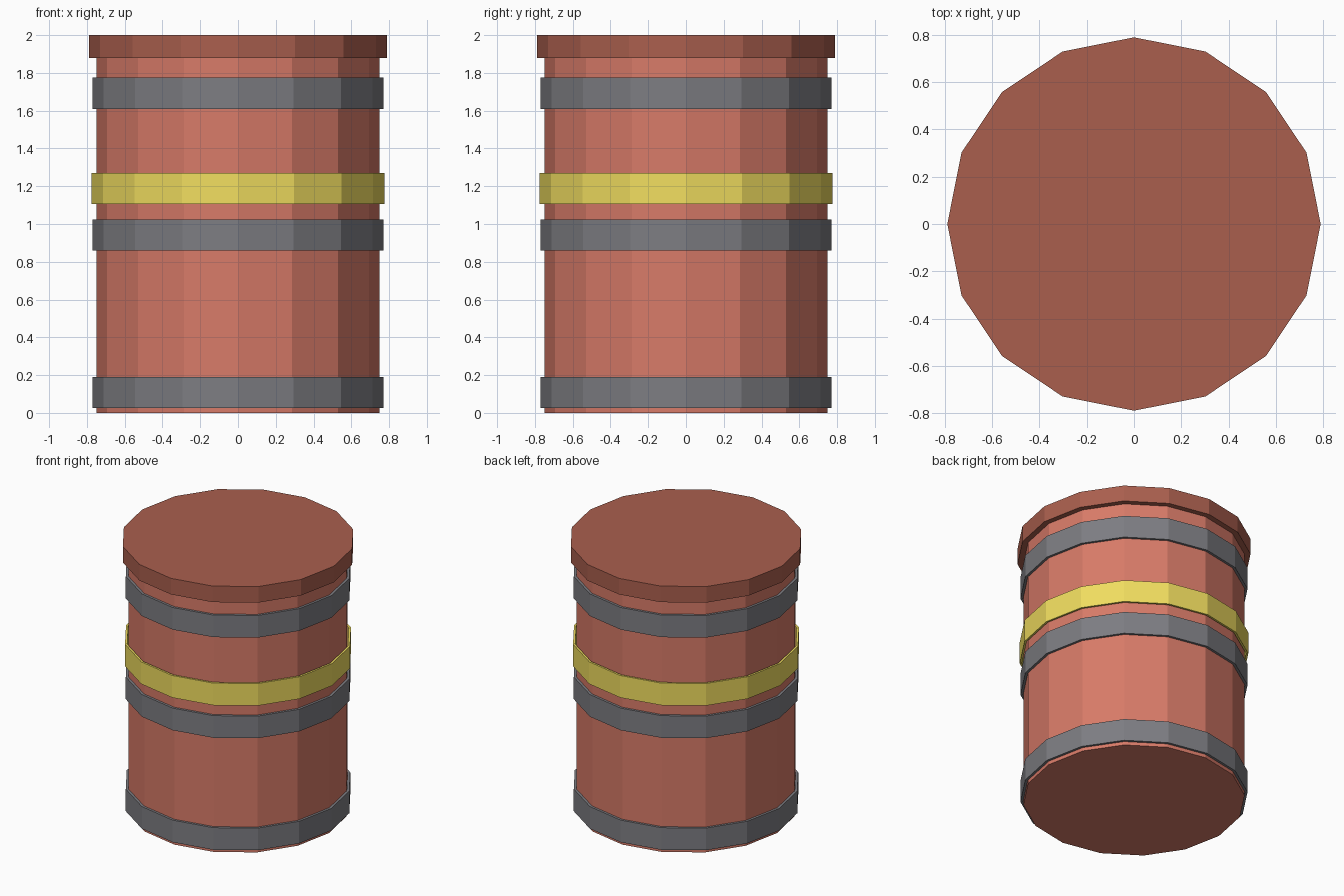
import bpy, bmesh
from math import cos, sin, tau

if "Cube" in bpy.data.objects:
    bpy.data.objects.remove(bpy.data.objects["Cube"])

SIDES = 16


def material(name, rgb):
    m = bpy.data.materials.new(name)
    m.diffuse_color = (*rgb, 1)
    m.use_nodes = True
    m.node_tree.nodes["Principled BSDF"].inputs["Base Color"].default_value = m.diffuse_color
    return m


def add_object(name, bm, mat):
    bmesh.ops.recalc_face_normals(bm, faces=bm.faces)
    mesh = bpy.data.meshes.new(name)
    bm.to_mesh(mesh)
    bm.free()
    mesh.materials.append(mat)
    bpy.context.collection.objects.link(bpy.data.objects.new(name, mesh))


def circle(bm, r, z):
    return [bm.verts.new((r * cos(tau * i / SIDES), r * sin(tau * i / SIDES), z))
            for i in range(SIDES)]


def bridge(bm, a, b):
    for i in range(SIDES):
        j = (i + 1) % SIDES
        bm.faces.new((a[i], a[j], b[j], b[i]))


def drum(name, r, z0, z1, mat):
    bm = bmesh.new()
    low, high = circle(bm, r, z0), circle(bm, r, z1)
    bridge(bm, low, high)
    bm.faces.new(low)
    bm.faces.new(high)
    add_object(name, bm, mat)


def band(name, r_in, r_out, z0, z1, mat):
    bm = bmesh.new()
    loops = [circle(bm, r, z) for r, z in
             ((r_out, z0), (r_out, z1), (r_in, z1), (r_in, z0))]
    for k in range(4):
        bridge(bm, loops[k], loops[(k + 1) % 4])
    add_object(name, bm, mat)


red = material("red_paint", (0.68, 0.195, 0.138))
dark_red = material("dark_red_paint", (0.40, 0.114, 0.076))
steel = material("dark_steel", (0.205, 0.205, 0.223))
yellow = material("yellow_paint", (0.87, 0.72, 0.115))

# Barrel body and overhanging lid
drum("barrel_body", 0.75, 0.0, 1.90, red)
drum("lid", 0.79, 1.88, 2.0, dark_red)

# Steel hoops
for label, z in (("lower", 0.025), ("middle", 0.86), ("upper", 1.61)):
    band(label + "_hoop", 0.752, 0.77, z, z + 0.165, steel)

# Yellow warning stripe
band("yellow_stripe", 0.76, 0.775, 1.105, 1.27, yellow)
